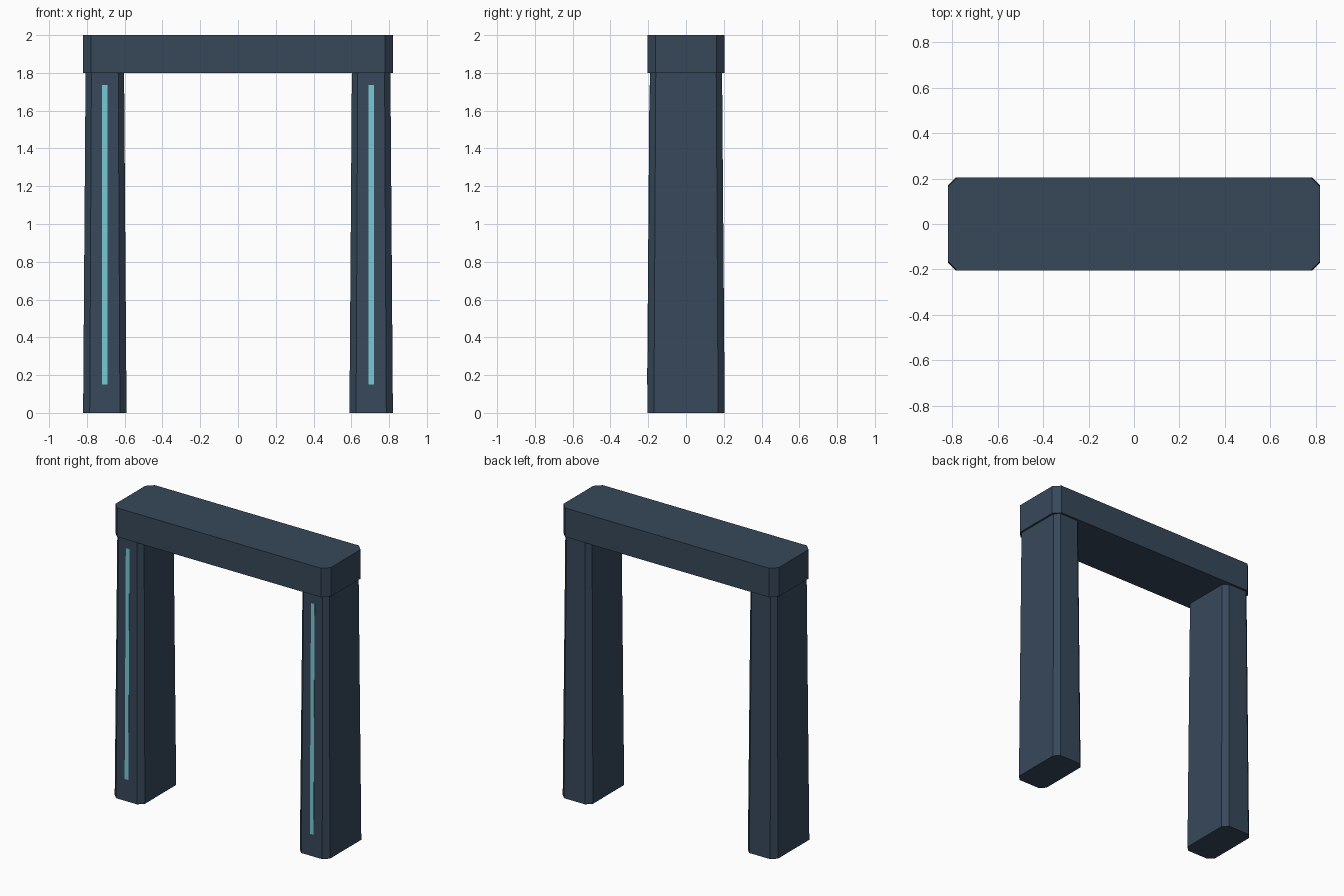
import bpy, bmesh

if "Cube" in bpy.data.objects:
    bpy.data.objects.remove(bpy.data.objects["Cube"])


def material(name, rgb):
    # sRGB 0-255 to linear
    m = bpy.data.materials.new(name)
    lin = [((c / 255 + 0.055) / 1.055) ** 2.4 for c in rgb]
    m.diffuse_color = (*lin, 1)
    m.use_nodes = True
    m.node_tree.nodes["Principled BSDF"].inputs["Base Color"].default_value = m.diffuse_color
    return m


SLATE = material("slate_blue", (55, 72, 90))
GLOW = material("pale_cyan", (120, 201, 213))


def octagon(hx, hy, c):
    # rectangle outline with chamfered corners
    return [(hx - c, -hy), (hx, -hy + c), (hx, hy - c), (hx - c, hy),
            (-hx + c, hy), (-hx, hy - c), (-hx, -hy + c), (-hx + c, -hy)]


def loft(name, cx, bottom, top, z0, z1, mat):
    # closed solid between two matching outlines
    bm = bmesh.new()
    low = [bm.verts.new((cx + x, y, z0)) for x, y in bottom]
    high = [bm.verts.new((cx + x, y, z1)) for x, y in top]
    n = len(low)
    bm.faces.new(low[::-1])
    bm.faces.new(high)
    for i in range(n):
        j = (i + 1) % n
        bm.faces.new((low[i], low[j], high[j], high[i]))
    me = bpy.data.meshes.new(name)
    bm.to_mesh(me)
    bm.free()
    me.materials.append(mat)
    ob = bpy.data.objects.new(name, me)
    bpy.context.collection.objects.link(ob)
    return ob


H = 1.8                    # height of the posts
Y0, Y1 = 0.205, 0.191      # post half depth at foot and head


def strip_outline(z):
    # thin plate lying on the sloping post front
    face = -(Y0 + (Y1 - Y0) * z / H)
    return [(-0.014, face - 0.002), (0.014, face - 0.002),
            (0.014, face + 0.003), (-0.014, face + 0.003)]


# Tapered posts with a light strip on the front
for side, sx in (("left", -1), ("right", 1)):
    cx = 0.705 * sx
    loft(side + "_post", cx, octagon(0.115, Y0, 0.035),
         octagon(0.102, Y1, 0.031), 0, H, SLATE)
    loft(side + "_light_strip", cx, strip_outline(0.15),
         strip_outline(1.735), 0.15, 1.735, GLOW)

# Lintel across the top
beam = octagon(0.82, 0.205, 0.043)
loft("lintel", 0, beam, beam, H, 2.0, SLATE)
